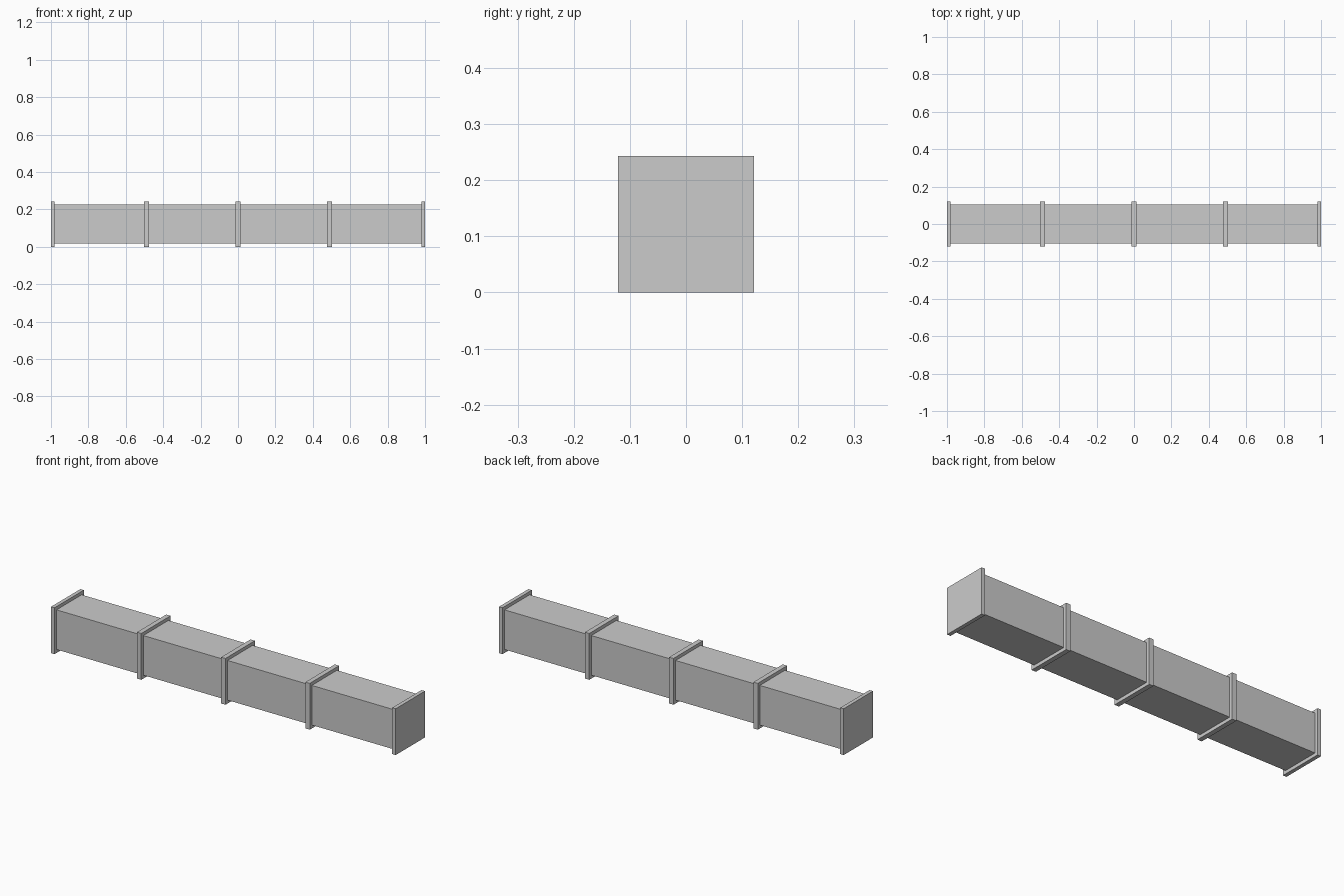
import bpy

if "Cube" in bpy.data.objects:
    bpy.data.objects.remove(bpy.data.objects["Cube"])

HEIGHT = 0.243          # outer size of the square flanges
MID_Z = HEIGHT / 2


def box(name, x, length, side):
    """Square-section block centred on the duct axis."""
    bpy.ops.mesh.primitive_cube_add(size=1, location=(x, 0, MID_Z))
    ob = bpy.context.object
    ob.name = name
    ob.scale = (length, side, side)
    bpy.ops.object.transform_apply(location=False, rotation=False, scale=True)
    return ob


# long square duct body, ending inside the end flanges
box("duct_body", 0, 1.97, 0.208)

# end flanges, closing the duct
for side, sign in (("left", -1), ("right", 1)):
    box(f"end_flange_{side}", sign * 0.99, 0.02, HEIGHT)

# joint collars between the duct sections
for i, x in enumerate((-0.489, 0, 0.489)):
    box(f"joint_collar_{i + 1}", x, 0.025, HEIGHT)
